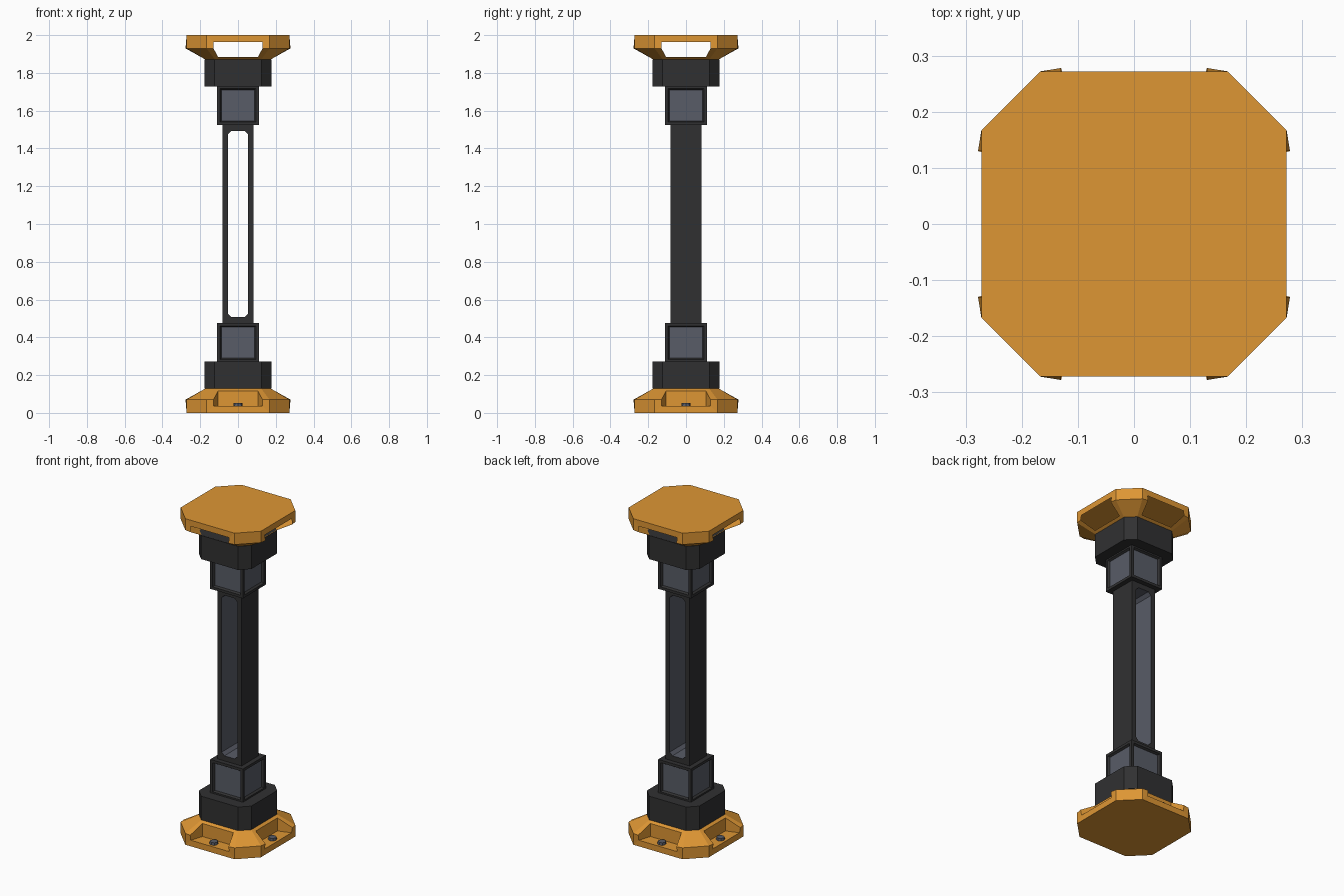
import bpy, bmesh, math
from mathutils import Matrix, Vector

if "Cube" in bpy.data.objects:
    bpy.data.objects.remove(bpy.data.objects["Cube"])


def material(name, rgb):
    m = bpy.data.materials.new(name)
    m.diffuse_color = (*rgb, 1)
    m.use_nodes = True
    m.node_tree.nodes["Principled BSDF"].inputs["Base Color"].default_value = m.diffuse_color
    return m


ORANGE = material("orange paint", (0.73, 0.305, 0.034))
DARK = material("charcoal metal", (0.03, 0.03, 0.031))
GREY = material("slate panel", (0.098, 0.107, 0.135))


def build(name, faces, mats, flip=False):
    """Make an object from (points, material index) faces; flip mirrors it to the top end."""
    bm = bmesh.new()
    verts = {}
    for pts, mat in faces:
        loop = []
        for p in pts:
            if flip:
                p = (p[0], p[1], 2 - p[2])
            key = tuple(round(c, 4) for c in p)
            if key not in verts:
                verts[key] = bm.verts.new(key)
            if verts[key] not in loop:
                loop.append(verts[key])
        bm.faces.new(loop).material_index = mat
    bmesh.ops.recalc_face_normals(bm, faces=bm.faces)
    return finish(name, bm, mats)


def finish(name, bm, mats):
    me = bpy.data.meshes.new(name)
    bm.to_mesh(me)
    bm.free()
    for m in mats:
        me.materials.append(m)
    ob = bpy.data.objects.new(name, me)
    bpy.context.collection.objects.link(ob)
    return ob


def turned(faces):
    """Repeat one side's faces around z four times."""
    out = []
    for k in range(4):
        r = Matrix.Rotation(k * math.pi / 2, 3, 'Z')
        out += [([tuple(r @ Vector(p)) for p in pts], m) for pts, m in faces]
    return out


def octagon(h, c, z):
    return [(c, -h, z), (h, -c, z), (h, c, z), (c, h, z),
            (-c, h, z), (-h, c, z), (-h, -c, z), (-c, -h, z)]


def loft(a, b, mat=0):
    n = len(a)
    return [([a[i], a[(i + 1) % n], b[(i + 1) % n], b[i]], mat) for i in range(n)]


# orange foot / head plate: skirt with an opening on each side
def plate(name, flip, pockets):
    h, c = 0.272, 0.167
    side = []
    for s in (-1, 1):
        low, mid, top = (s * c, -h, 0), (s * c, -h, 0.07), (s * 0.122, -0.172, 0.13)
        o1, o2, o3 = (s * 0.13, -h, 0.037), (s * 0.13, -0.278, 0.07), (s * 0.105, -0.194, 0.117)
        side += [([low, o1, o2, mid], 0), ([mid, o2, o3, top], 0)]
        if pockets:
            side.append(([o1, o2, o3, (s * 0.105, -0.194, 0.037)], 0))
    side += [([(-c, -h, 0), (c, -h, 0), (0.13, -h, 0.037), (-0.13, -h, 0.037)], 0),
             ([(-0.105, -0.194, 0.117), (0.105, -0.194, 0.117),
               (0.122, -0.172, 0.13), (-0.122, -0.172, 0.13)], 0),
             # corner chamfers
             ([(c, -h, 0), (h, -c, 0), (h, -c, 0.07), (c, -h, 0.07)], 0),
             ([(c, -h, 0.07), (h, -c, 0.07), (0.172, -0.122, 0.13), (0.122, -0.172, 0.13)], 0)]
    if pockets:  # pocket floor and back wall
        side += [([(-0.13, -h, 0.037), (0.13, -h, 0.037),
                   (0.105, -0.194, 0.037), (-0.105, -0.194, 0.037)], 0),
                 ([(-0.105, -0.194, 0.037), (0.105, -0.194, 0.037),
                   (0.105, -0.194, 0.117), (-0.105, -0.194, 0.117)], 0)]
    build(name, turned(side) + [(octagon(h, c, 0), 0)], [ORANGE], flip)


plate("base_plate", False, True)
plate("top_plate", True, False)

# bolts in the base pockets
for k in range(4):
    a = k * math.pi / 2
    bm = bmesh.new()
    bmesh.ops.create_cone(bm, cap_ends=True, segments=8, radius1=0.025, radius2=0.023, depth=0.016,
                          matrix=Matrix.Translation((0.234 * math.cos(a), 0.234 * math.sin(a), 0.044)))
    finish(f"base_bolt_{k + 1}", bm, [GREY])

for end, flip in (("lower", False), ("upper", True)):
    # octagonal block
    a, b = octagon(0.178, 0.125, 0.128), octagon(0.178, 0.125, 0.273)
    build(f"{end}_block", loft(a, b) + [(a, 0), (b, 0)], [DARK], flip)

    # square collar with four recessed panels
    z0, z1 = 0.266, 0.477
    zc = (z0 + z1) / 2
    bm = bmesh.new()
    bmesh.ops.create_cube(bm, size=1, matrix=Matrix.Translation((0, 0, 2 - zc if flip else zc))
                          @ Matrix.Diagonal((0.222, 0.222, z1 - z0, 1)))
    panels = [f for f in bm.faces if abs(f.normal.z) < 0.5]
    bmesh.ops.inset_individual(bm, faces=panels, thickness=0.023)
    bmesh.ops.inset_individual(bm, faces=panels, thickness=0.01, depth=-0.012)
    for f in panels:
        f.material_index = 1
    finish(f"{end}_collar", bm, [DARK, GREY])

# column with a long chamfered slot running front to back
def outline(y, hx, z0, z1, ch):
    return [(hx - ch, y, z0), (hx, y, z0 + ch), (hx, y, z1 - ch), (hx - ch, y, z1),
            (-hx + ch, y, z1), (-hx, y, z1 - ch), (-hx, y, z0 + ch), (-hx + ch, y, z0)]


W = 0.082
outer = [outline(y, W, 0.47, 1.53, 0) for y in (-W, W)]
inner = [outline(y, 0.053, 0.508, 1.492, 0.018) for y in (-W, W)]
faces = loft(outer[0], inner[0]) + loft(outer[1], inner[1])
faces += loft(inner[0], inner[1], 1)
faces += [f for f in loft(outer[0], outer[1]) if len(set(f[0])) == 4]
build("column", faces, [DARK, GREY])
